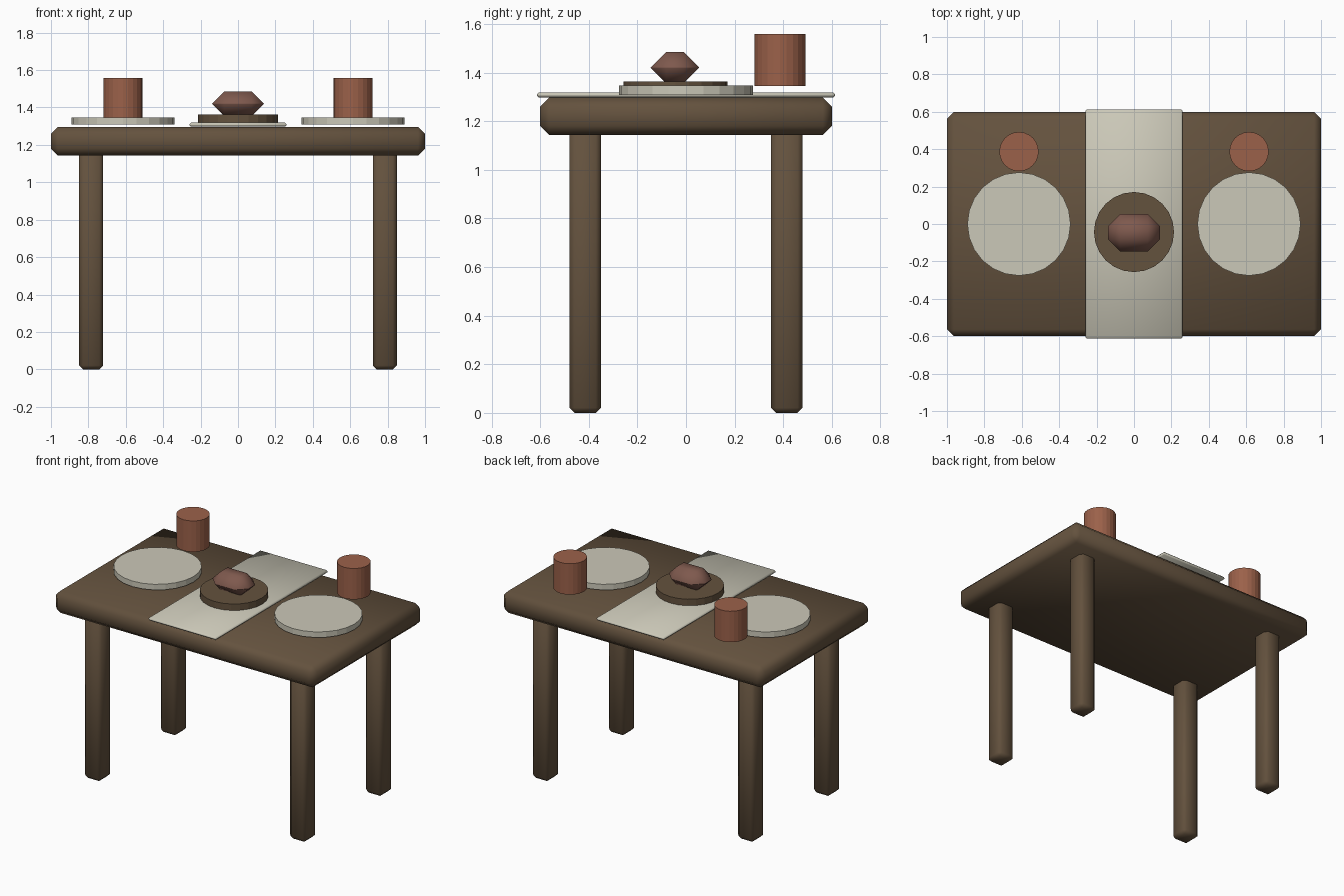
import bpy

if "Cube" in bpy.data.objects:
    bpy.data.objects.remove(bpy.data.objects["Cube"])


def material(name, rgb):
    m = bpy.data.materials.new(name)
    m.diffuse_color = (*rgb, 1)
    m.use_nodes = True
    m.node_tree.nodes["Principled BSDF"].inputs["Base Color"].default_value = m.diffuse_color
    return m


WOOD = material("wood", (0.127, 0.084, 0.048))
CREAM = material("cream", (0.60, 0.58, 0.48))
CLAY = material("clay", (0.33, 0.12, 0.068))
CRUST = material("crust", (0.21, 0.10, 0.075))


def box(name, center, size, bevel, mat):
    """Chamfered block with softly shaded edges."""
    bpy.ops.mesh.primitive_cube_add(size=1, location=center)
    ob = bpy.context.object
    ob.name = name
    ob.scale = size
    bpy.ops.object.transform_apply(location=False, rotation=False, scale=True)
    mod = ob.modifiers.new("chamfer", "BEVEL")
    mod.width = bevel
    mod.segments = 1
    bpy.ops.object.shade_smooth()
    ob.data.materials.append(mat)
    return ob


def disc(name, x, y, z0, z1, radius, mat):
    """Flat-sided upright cylinder between two heights."""
    bpy.ops.mesh.primitive_cylinder_add(
        vertices=24, radius=radius, depth=z1 - z0, location=(x, y, (z0 + z1) / 2))
    ob = bpy.context.object
    ob.name = name
    ob.data.materials.append(mat)
    return ob


# Table
box("tabletop", (0, 0, 1.22), (2.0, 1.2, 0.153), 0.037, WOOD)
for side, sx in (("left", -1), ("right", 1)):
    for end, sy in (("front", -1), ("back", 1)):
        box(f"{end}_{side}_leg", (sx * 0.785, sy * 0.415, 0.583),
            (0.128, 0.13, 1.166), 0.021, WOOD)

# Cloth runner across the middle
box("runner", (0, 0, 1.308), (0.52, 1.226, 0.021), 0.008, CREAM)

# Place settings
for side, sx in (("left", -1), ("right", 1)):
    disc(f"{side}_plate", sx * 0.615, 0, 1.308, 1.347, 0.276, CREAM)
    disc(f"{side}_cup", sx * 0.615, 0.387, 1.344, 1.558, 0.105, CLAY)

# Serving board with a loaf
disc("serving_board", 0, -0.043, 1.318, 1.363, 0.214, WOOD)
box("loaf", (0, -0.046, 1.42), (0.276, 0.2, 0.13), 0.0645, CRUST)
